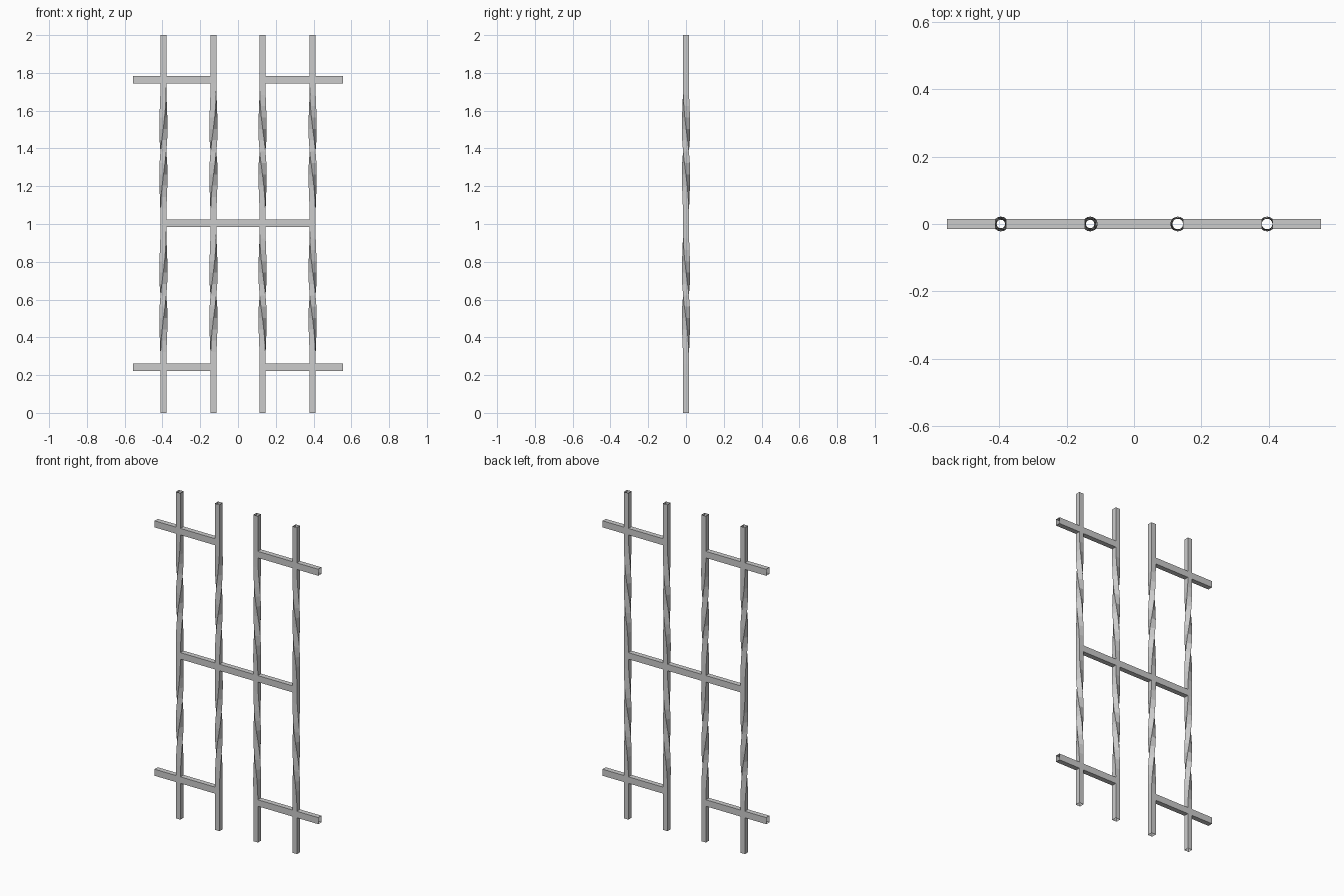
import bpy, bmesh, math
from mathutils import Matrix, Vector

cube = bpy.data.objects.get("Cube")
if cube:
    bpy.data.objects.remove(cube, do_unlink=True)

iron = bpy.data.materials.new("grey iron")
iron.use_nodes = True
GREY = (0.6, 0.6, 0.6, 1)
iron.diffuse_color = GREY
iron.node_tree.nodes["Principled BSDF"].inputs["Base Color"].default_value = GREY

HALF = 0.0155                       # half width of a bar
RAIL_HALF = 0.02                    # half height of a rail
POSTS = [-0.395, -0.13, 0.13, 0.395]
LOW, MID, HIGH = 0.242, 1.003, 1.764
TIP = 0.555                         # outer end of the short rails


def square_tube(name, rings):
    """Open-ended square bar skinned through a list of four-point rings."""
    bm = bmesh.new()
    loops = [[bm.verts.new(p) for p in ring] for ring in rings]
    for a, b in zip(loops, loops[1:]):
        for i in range(4):
            j = (i + 1) % 4
            bm.faces.new((a[i], a[j], b[j], b[i]))
    mesh = bpy.data.meshes.new(name)
    bm.to_mesh(mesh)
    bm.free()
    mesh.materials.append(iron)
    obj = bpy.data.objects.new(name, mesh)
    bpy.context.collection.objects.link(obj)


CORNERS = [(-1, -1), (1, -1), (1, 1), (-1, 1)]


def post_ring(x, z, angle):
    turn = Matrix.Rotation(angle, 3, "Z")
    return [turn @ Vector((a * HALF, b * HALF, 0)) + Vector((x, 0, z))
            for a, b in CORNERS]


def rail_ring(x, z):
    return [(x, a * HALF, z + b * RAIL_HALF) for a, b in CORNERS]


# Upright bars: plain ends, with a half-turn twist in each bay between rails
STEPS = 12
for n, x in enumerate(POSTS):
    hand = 1 if x < 0 else -1
    rings = [post_ring(x, 0, 0)]
    base = 0
    for low, high in ((LOW, MID), (MID, HIGH)):
        start, end = low + RAIL_HALF, high - RAIL_HALF
        for s in range(STEPS + 1):
            t = s / STEPS
            ease = t * t * (3 - 2 * t)
            rings.append(post_ring(x, start + (end - start) * t,
                                   base + hand * math.pi * ease))
        base += hand * math.pi
    rings.append(post_ring(x, 2, base))
    square_tube(f"upright_bar_{n + 1}", rings)


def rail(name, x0, x1, z):
    square_tube(name, [rail_ring(x0, z), rail_ring(x1, z)])


# Middle rail, in pieces fitted between the uprights
for n, (a, b) in enumerate(zip(POSTS, POSTS[1:])):
    rail(f"middle_rail_{n + 1}", a + HALF, b - HALF, MID)

# Short upper and lower rails, overhanging each side
inner, outer = POSTS[2], POSTS[3]
for level, z in (("lower", LOW), ("upper", HIGH)):
    for side, s in (("left", 1), ("right", -1)):
        for part, a, b in (("inner", inner + HALF, outer - HALF),
                           ("outer", outer + HALF, TIP)):
            x0, x1 = sorted((s * a, s * b))
            rail(f"{level}_{side}_{part}_rail", x0, x1, z)
